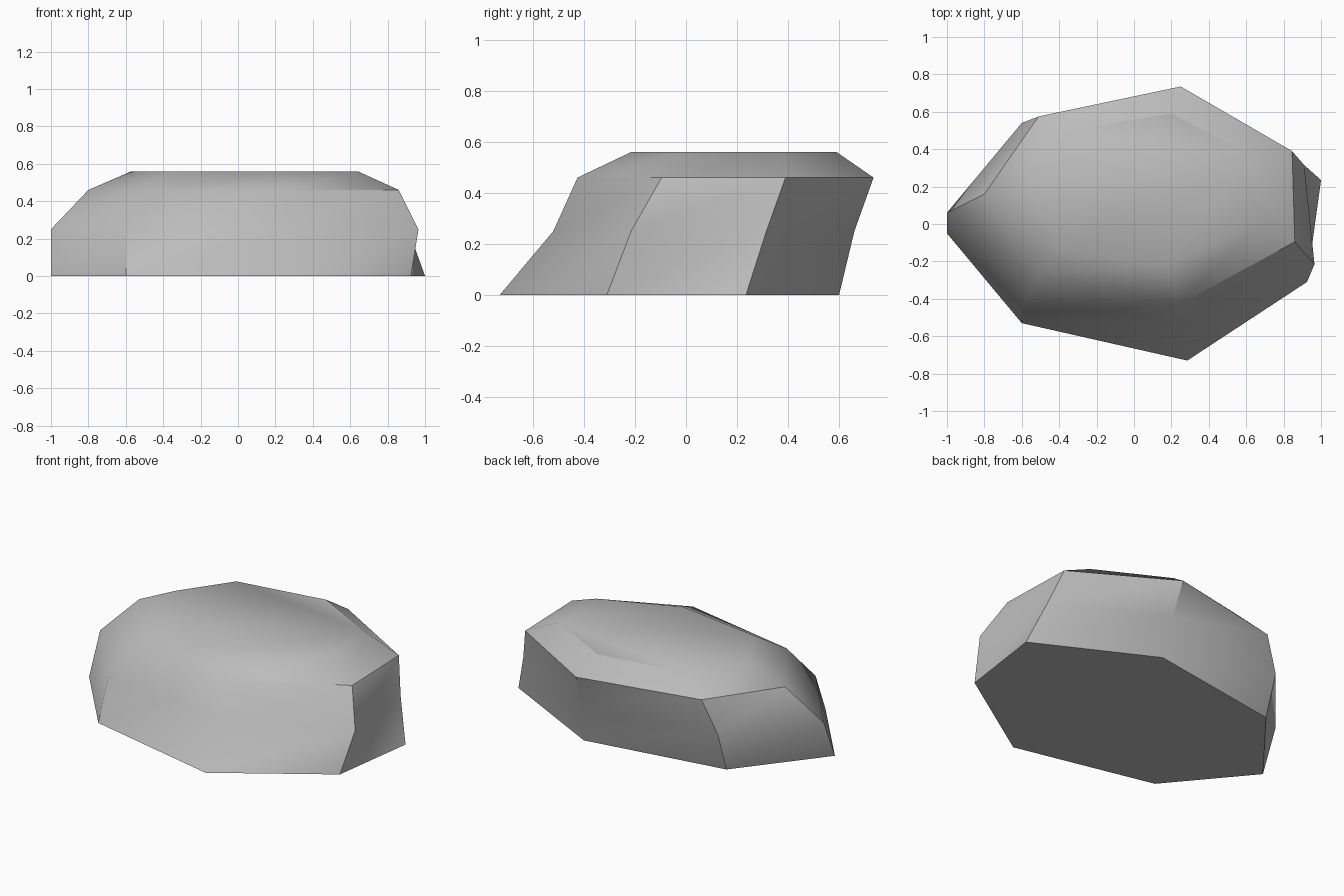
import bpy
import bmesh
from math import radians

# Remove the default object
default_cube = bpy.data.objects.get("Cube")
if default_cube:
    bpy.data.objects.remove(default_cube, do_unlink=True)


def make_material(name, colour):
    material = bpy.data.materials.new(name)
    material.use_nodes = True
    material.diffuse_color = colour
    shader = material.node_tree.nodes["Principled BSDF"]
    shader.inputs["Base Color"].default_value = colour
    shader.inputs["Roughness"].default_value = 0.9
    return material


# Seven-sided outlines of the boulder, counter-clockwise, by height
outlines = {
    0.0: [(.925, -.31), (1, .235), (.29, .6), (-.6, .455),
          (-1, -.05), (-.6, -.53), (.285, -.73)],
    0.25: [(.965, -.215), (.91, .315), (.27, .66), (-.6, .54),
           (-1, .06), (-.6, -.43), (.25, -.52)],
    0.46: [(.86, -.095), (.845, .39), (.25, .735), (-.51, .575),
           (-.8, .16), (-.51, -.27), (.25, -.425)],
    0.56: [(.64, -.02), (.63, .365), (.2, .59), (-.36, .5),
           (-.57, .2), (-.38, -.13), (.17, -.215)],
}


def build_boulder(name, outlines, material):
    bm = bmesh.new()
    rings = [[bm.verts.new((x, y, height)) for x, y in outline]
             for height, outline in outlines.items()]

    # Faceted walls, every panel split along the same diagonal
    for lower, upper in zip(rings, rings[1:]):
        for i in range(len(lower)):
            j = (i + 1) % len(lower)
            bm.faces.new((lower[i], lower[j], upper[j]))
            bm.faces.new((lower[i], upper[j], upper[i]))

    # Flat underside and flat crown
    bm.faces.new(reversed(rings[0]))
    bm.faces.new(rings[-1])
    bmesh.ops.recalc_face_normals(bm, faces=bm.faces[:])

    mesh = bpy.data.meshes.new(name)
    bm.to_mesh(mesh)
    bm.free()
    mesh.materials.append(material)
    boulder = bpy.data.objects.new(name, mesh)
    bpy.context.collection.objects.link(boulder)
    return boulder


stone_grey = make_material("stone grey", (0.5, 0.5, 0.5, 1.0))
boulder = build_boulder("boulder", outlines, stone_grey)

# Soften shallow creases, keep the steep ones sharp
bpy.ops.object.select_all(action="DESELECT")
boulder.select_set(True)
bpy.context.view_layer.objects.active = boulder
bpy.ops.object.shade_smooth_by_angle(angle=radians(36))
